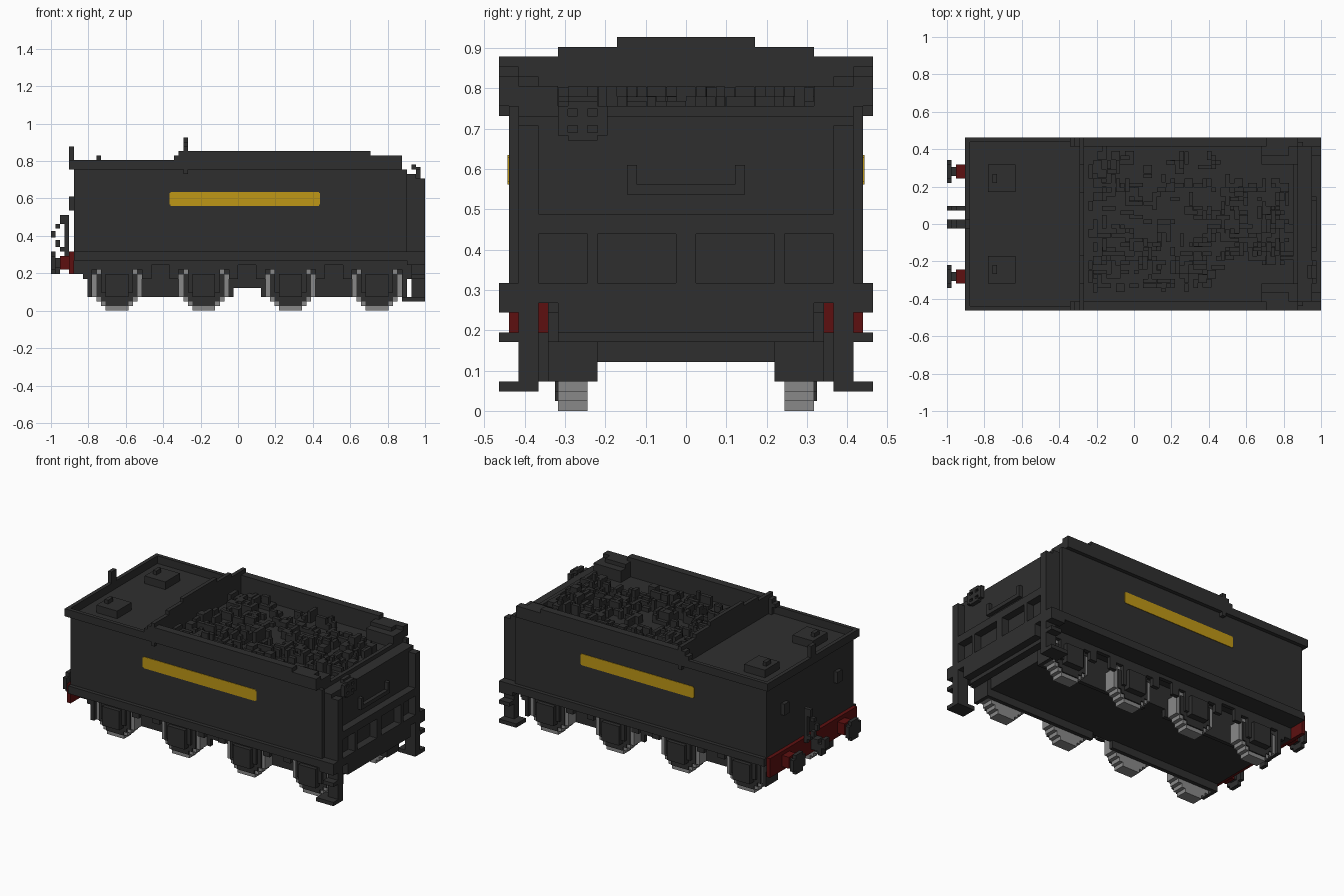
import bpy
import bmesh
import random
from mathutils import Matrix, Vector

cube = bpy.data.objects.get("Cube")
if cube:
    bpy.data.objects.remove(cube, do_unlink=True)

V = 2.0 / 82.0          # one block of the stepped style
random.seed(7)


def material(name, rgb):
    m = bpy.data.materials.new(name)
    m.use_nodes = True
    col = (*rgb, 1.0)
    m.diffuse_color = col
    bsdf = m.node_tree.nodes["Principled BSDF"]
    bsdf.inputs["Base Color"].default_value = col
    bsdf.inputs["Roughness"].default_value = 0.8
    return m


BLACK = material("soft black", (0.028, 0.028, 0.028))
GREY = material("wheel grey", (0.25, 0.25, 0.25))
RED = material("dark red", (0.11, 0.005, 0.005))
GOLD = material("gold", (0.52, 0.31, 0.008))


def blocks(name, mat, boxes, mirror=False):
    """One object from boxes (x0, x1, y0, y1, z0, z1) measured in blocks."""
    bm = bmesh.new()
    for x0, x1, y0, y1, z0, z1 in boxes:
        spans = [(y0, y1)] + ([(-y1, -y0)] if mirror else [])
        for a, b in spans:
            centre = Vector((x0 + x1, a + b, z0 + z1)) * V / 2
            size = Vector((x1 - x0, b - a, z1 - z0)) * V
            bmesh.ops.create_cube(
                bm, size=1.0,
                matrix=Matrix.Translation(centre) @ Matrix.Diagonal((*size, 1)))
    mesh = bpy.data.meshes.new(name)
    bm.to_mesh(mesh)
    bm.free()
    mesh.materials.append(mat)
    obj = bpy.data.objects.new(name, mesh)
    bpy.context.collection.objects.link(obj)
    return obj


# Tank body: deep at the water end, lower floor under the coal
blocks("tank_body", BLACK, [(-36, 37, -18, 18, 13, 30),
                            (-36, -11, -18, 18, 30, 31)])
blocks("footplate", BLACK, [(-36, 37, -19, 19, 11, 13)])

# Rim and coal side boards, stepped along the length
blocks("side_boards", BLACK, [(-37, -13, 18, 19, 31, 33),
                              (-14, -13, 17, 19, 33, 34),
                              (-13, 29, 17, 19, 31, 35),
                              (29, 36, 17, 19, 31, 34),
                              (-11, 37, 17, 18, 30, 31)], mirror=True)
blocks("rear_rim", BLACK, [(-37, -36, -19, 19, 31, 33)])
blocks("rim_post", BLACK, [(-37, -36, -1, 1, 31, 36)])
blocks("coal_bulkhead", BLACK, [(-12, -11, -19, 19, 30, 36),
                                (-12, -11, -13, 13, 36, 37),
                                (-12, -11, -7, 7, 37, 38)])
blocks("corner_lockers", BLACK, [(28, 36, 13, 17, 30, 33),
                                 (28, 34, 15, 17, 33, 34)], mirror=True)
blocks("coal_end_board", BLACK, [(35, 36, -13, 13, 30, 31)])

# Water fillers with lid knobs
blocks("water_fillers", BLACK, [(-32, -26, 7, 13, 31, 33),
                                (-31, -30, 9, 11, 33, 34)], mirror=True)

# Coal lumps
lumps = []
for i in range(330):
    x = random.randint(-10, 33)
    half = 15 if x < 19 else 9
    y = random.randint(-half, half - 1)
    w, d = random.choice([(1, 1), (2, 1), (1, 2), (2, 2), (3, 1), (1, 3)])
    top = random.choice([31, 31, 31.5, 32, 32, 33])
    j = random.uniform(0.0, 0.06)
    lumps.append((x + j, x + w - j, y + j, y + d - j, 29.9, top - j))
blocks("coal", BLACK, lumps)

# Painted stripe on each side, with clipped corners
blocks("side_stripe", GOLD, [(-15, 18, 17.9, 18.12, 23.25, 25.75),
                             (-14.75, 17.75, 17.9, 18.12, 23, 26)], mirror=True)

# Cab end wall with framed panels
blocks("cab_end_wall", BLACK, [(37, 39, -17, 17, 11, 30),
                               (37, 39, -13, 13, 7, 11)])
blocks("panel_frame", BLACK, [(39, 41, -15, 15, 18, 20),
                              (39, 41, -15, 15, 11, 13),
                              (39, 41, -13, 13, 8, 11),
                              (39, 41, -1, 1, 13, 18)])
blocks("panel_bars", BLACK, [(39, 41, 9, 10, 13, 18)], mirror=True)
blocks("end_bracket", BLACK, [(39, 40, -6, 6, 22, 23),
                              (39, 40, -6, -5, 23, 25),
                              (39, 40, 5, 6, 23, 25)])

# End posts with footsteps
blocks("end_posts", BLACK, [(39, 41, 15, 17, 11, 29),
                            (38, 41, 15, 17, 3, 11)], mirror=True)
blocks("footsteps", BLACK, [(36, 41, 15, 19, 2, 3),
                            (38, 41, 17, 19, 7, 8),
                            (37, 41, 17, 19, 10, 13)], mirror=True)

# Hand brake wheel
blocks("brake_wheel", BLACK, [(38, 39, -12, -9, 31, 32),
                              (38, 39, -12, -9, 28, 29),
                              (39, 40, -13, -12, 28, 31),
                              (39, 40, -9, -8, 28, 31),
                              (39, 40, -12, -9, 27.5, 28.3),
                              (39, 40, -12, -9, 30.7, 31.5),
                              (39, 40, -11, -10, 28, 31),
                              (39, 40, -12, -9, 29, 30)])

# Underframe
blocks("underframe", BLACK, [(-33, 36, -9, 9, 5, 11), (-36, -33, -14, 14, 8, 11)])
blocks("inner_frames", BLACK, [(-33, -1, 9, 10, 3, 11),
                               (-1, 5, 9, 10, 5, 11),
                               (5, 37, 9, 10, 3, 11),
                               (36, 37, 9, 14, 3, 11),
                               (-33, -32, 9, 14, 3, 11)], mirror=True)
blocks("spring_rail", BLACK, [(-33, 37, 13, 14, 10, 11)], mirror=True)

# Wheels with stepped rims, dark centres, axleboxes and springs
ROWS = [2.5, 3.5, 4.5, 5.5, 5.5, 5.5, 5.5, 5.5, 4.5, 3.5, 2.5]
for n in range(4):
    c = -26.5 + 19 * n
    tag = str(n + 1)
    blocks("wheel_pair_" + tag, GREY,
           [(c - h, c + h, 10, 13, k, k + 1) for k, h in enumerate(ROWS)],
           mirror=True)
    blocks("wheel_centre_" + tag, BLACK,
           [(c - h + 1, c + h - 1, 12.9, 13.3, k, k + 1)
            for k, h in enumerate(ROWS) if 0 < k < 10], mirror=True)
    blocks("axlebox_" + tag, BLACK, [(c - 2.5, c + 2.5, 13, 15, 3, 8),
                                     (c - 3.5, c + 3.5, 13, 14, 4, 10)],
           mirror=True)
    blocks("spring_hangers_" + tag, BLACK,
           [(c - 7.5, c - 5.5, 13, 14, 7, 10),
            (c + 5.5, c + 7.5, 13, 14, 7, 10),
            (c - 5.5, c - 3.5, 13, 14, 9, 10),
            (c + 3.5, c + 5.5, 13, 14, 9, 10)], mirror=True)

# Buffer beam, buffers and coupling
blocks("buffer_beam", RED, [(-37, -36, -18, 18, 8, 13)])
blocks("buffer_stocks", RED, [(-39, -37, 10, 13, 9, 12)], mirror=True)
blocks("buffer_heads", BLACK, [(-40, -39, 10.5, 12.5, 9.5, 11.5),
                               (-41, -40, 10, 13, 8, 13),
                               (-41, -40, 9, 14, 9, 12)], mirror=True)
blocks("coupling_hook", BLACK, [(-39, -37, -1, 1, 9, 12),
                                (-41, -39, -1, 1, 10, 11),
                                (-41, -40, -1, 1, 11, 12.5),
                                (-40, -39, -1, 1, 8, 10)])
blocks("brake_hose", BLACK, [(-38, -37, 3, 4, 12, 20),
                             (-39, -37, 3, 4, 19, 21),
                             (-40, -39, 3, 4, 18, 19),
                             (-41, -40, 3, 4, 16, 17.5),
                             (-40, -39, 3, 4, 14, 15.5),
                             (-39, -38, 3, 4, 13, 14)])
blocks("rear_plates", BLACK, [(-37, -36, 10, 12, 22, 25)], mirror=True)
